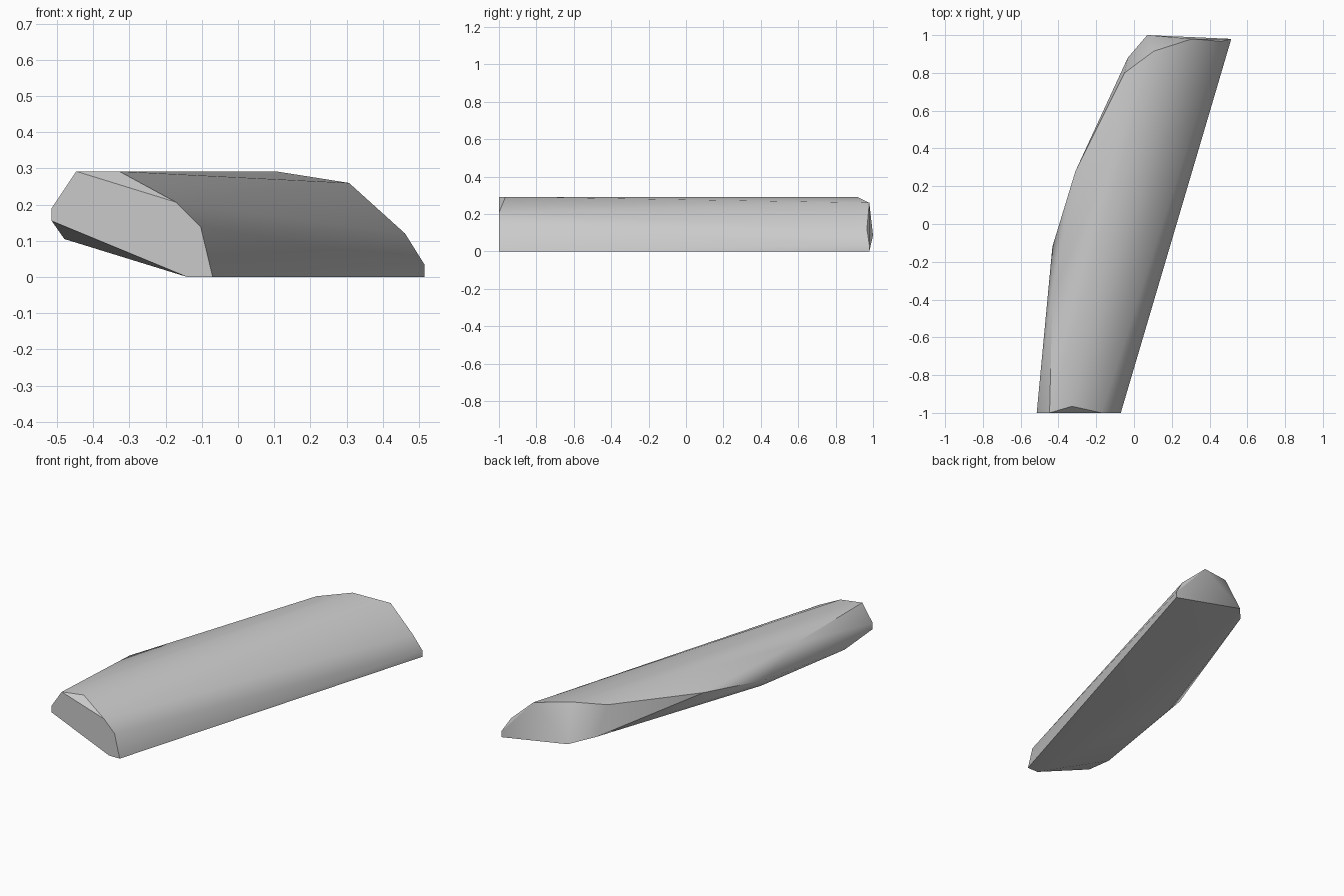
import bpy
import bmesh
import math

# Remove the default cube only
cube = bpy.data.objects.get("Cube")
if cube:
    bpy.data.objects.remove(cube, do_unlink=True)


def make_material(name, colour):
    material = bpy.data.materials.new(name)
    material.use_nodes = True
    material.diffuse_color = colour
    shader = material.node_tree.nodes["Principled BSDF"]
    shader.inputs["Base Color"].default_value = colour
    shader.inputs["Roughness"].default_value = 0.8
    return material


def make_hull(name, corners, material):
    """Wrap a tight convex skin round the corner points of a stone."""
    bm = bmesh.new()
    for corner in corners:
        bm.verts.new(corner)
    result = bmesh.ops.convex_hull(bm, input=bm.verts[:])
    loose = {g for g in result["geom_interior"] + result["geom_unused"]
             if isinstance(g, bmesh.types.BMVert)}
    bmesh.ops.delete(bm, geom=list(loose), context="VERTS")
    # Merge triangles that lie in one plane
    bmesh.ops.dissolve_limit(bm, angle_limit=math.radians(1),
                             verts=bm.verts[:], edges=bm.edges[:])
    bmesh.ops.recalc_face_normals(bm, faces=bm.faces[:])
    mesh = bpy.data.meshes.new(name)
    bm.to_mesh(mesh)
    bm.free()
    mesh.materials.append(material)
    stone = bpy.data.objects.new(name, mesh)
    bpy.context.collection.objects.link(stone)
    return stone


TOP = 0.292     # height of the crown ridge
FRONT = -1.0    # plane of the cut front end
BACK = 0.98     # main plane of the back end

# Outline of the cut front end
front_end = [(x, FRONT, z) for x, z in (
    (-0.07, 0), (-0.14, 0), (-0.515, 0.155), (-0.515, 0.19),
    (-0.447, TOP), (-0.172, 0.207), (-0.103, 0.138))]

# Corners round the blunt back end
back_end = [(0.515, BACK, 0), (0.515, BACK, 0.035), (0.462, 0.967, 0.12),
            (0.307, BACK, 0.26), (0.07, 1, 0.085)]

# Crown ridge, and the shoulder that falls gently away from it
crown = [(-0.328, -0.965, TOP), (0.105, 0.915, TOP)]
shoulder = [(-0.432, -0.39, 0.277), (-0.05, 0.8, 0.273)]

# Chipped flank, and the lower edge of the underside
flank = [(-0.432, -0.12, 0.17), (-0.31, 0.28, 0.215)]
underside = [(-0.48, -0.79, 0.105), (-0.38, -0.156, 0.108),
             (-0.033, 0.88, 0.11)]

grey = make_material("stone_grey", (0.59, 0.59, 0.59, 1))
stone = make_hull("stone_slab", front_end + back_end + crown + shoulder
                  + flank + underside, grey)

# Soft shading over the long facets, crisp edges at the ends
bpy.ops.object.select_all(action="DESELECT")
stone.select_set(True)
bpy.context.view_layer.objects.active = stone
bpy.ops.object.shade_smooth_by_angle(angle=math.radians(30))
